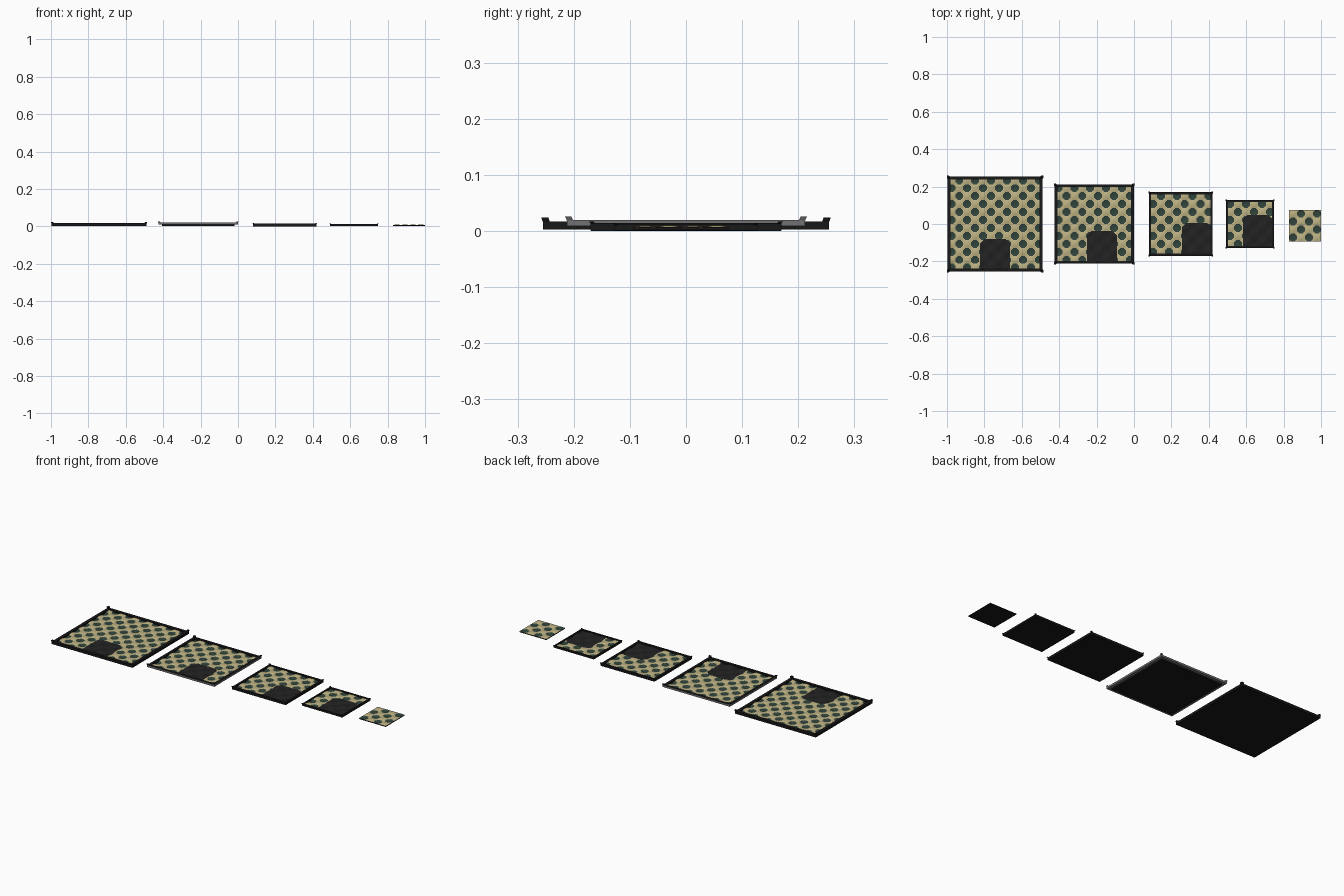
import bpy, bmesh, math

if "Cube" in bpy.data.objects:
    bpy.data.objects.remove(bpy.data.objects["Cube"])

def mat(name, c):
    m = bpy.data.materials.new(name)
    m.diffuse_color = (*c, 1)
    m.use_nodes = True
    m.node_tree.nodes["Principled BSDF"].inputs["Base Color"].default_value = m.diffuse_color
    return m

BEIGE = mat("beige", (0.52, 0.45, 0.23))
GREEN = mat("dark green", (0.03, 0.058, 0.045))
BLACK = mat("soft black", (0.016, 0.016, 0.016))
FRAME = mat("frame black", (0.009, 0.009, 0.010))
GREY = mat("edge grey", (0.17, 0.17, 0.17))
CELL = 0.0425
SUB = 8

def finish(bm, name, mats):
    me = bpy.data.meshes.new(name)
    bm.to_mesh(me)
    bm.free()
    for m in mats:
        me.materials.append(m)
    ob = bpy.data.objects.new(name, me)
    bpy.context.collection.objects.link(ob)
    return ob

def box(bm, x0, x1, y0, y1, z0, z1):
    v = bmesh.ops.create_cube(bm, size=1)["verts"]
    for p in v:
        p.co = ((x0 + x1) / 2 + p.co.x * (x1 - x0),
                (y0 + y1) / 2 + p.co.y * (y1 - y0),
                (z0 + z1) / 2 + p.co.z * (z1 - z0))
    return v

# egg-crate surface: high bumps beige, hollows green, patch black
def surface(name, cx, cy, n, z, amp, parity, patch):
    bm = bmesh.new()
    h = n * CELL / 2
    def wave(u, v):
        return parity * math.sin(math.pi * u) * math.sin(math.pi * v)
    N = n * SUB
    grid = [[bm.verts.new((cx - h + i * CELL / SUB, cy + h - j * CELL / SUB,
                           z + amp * wave(i / SUB, j / SUB)))
             for j in range(N + 1)] for i in range(N + 1)]
    for i in range(N):
        for j in range(N):
            f = bm.faces.new((grid[i][j], grid[i][j + 1], grid[i + 1][j + 1], grid[i + 1][j]))
            u, v = (i + .5) / SUB, (j + .5) / SUB
            f.material_index = 1 if wave(u, v) < -0.12 else 0
            f.smooth = True
            if patch is not None:
                dx = abs(u - patch - 2)
                dy = v - (n - 4.1)
                if dx < 1.86 and dy > 0 and dx - dy < 1.4:
                    f.material_index = 2
    finish(bm, name, [BEIGE, GREEN, BLACK])

# rim with grey or black outer walls and flared corner horns
def frame(name, cx, cy, h, w, z0, z1, horn, grey):
    bm = bmesh.new()
    for s in (-1, 1):
        a, b = sorted((s * h, s * (h - w)))
        box(bm, cx - h, cx + h, cy + a, cy + b, z0, z1)
        box(bm, cx + a, cx + b, cy - h + w, cy + h - w, z0, z1)
    if horn:
        for sx in (-1, 1):
            for sy in (-1, 1):
                d = w * 0.35
                x, y = cx + sx * (h - d), cy + sy * (h - d)
                v = box(bm, x - d, x + d, y - d, y + d, z1 - 0.001, z1 + horn)
                for p in v:
                    if p.co.z > z1:
                        p.co.x += sx * 0.003
                        p.co.y += sy * 0.003
    bm.normal_update()
    for f in bm.faces:
        c = f.calc_center_median()
        out = f.normal.x * (c.x - cx) + f.normal.y * (c.y - cy)
        f.material_index = int(grey and abs(f.normal.z) < 0.6 and out > 0 or
                               grey and f.normal.z < -0.6)
    finish(bm, name, [FRAME, GREY])

# centre x, centre y, cells, base bottom, rim bottom, rim top, rim width, horn, parity, patch column, grey
boards = [
    (-0.743, 0, 12, 0.003, 0.003, 0.017, 0.018, 0.007, 1, 4, False),
    (-0.213, 0, 10, 0.003, 0.009, 0.020, 0.016, 0.006, -1, 4, True),
    (0.250, 0, 8, 0.000, 0.001, 0.014, 0.012, 0.003, 1, 4, False),
    (0.620, 0, 6, 0.001, 0.001, 0.012, 0.009, 0.002, -1, 2, False),
    (0.914, -0.009, 4, 0.002, 0.002, 0.006, 0.003, 0, 1, None, False),
]
for k, (cx, cy, n, zb, z0, z1, w, horn, par, patch, grey) in enumerate(boards, 1):
    h = n * CELL / 2
    zs = max(z1 - 0.006, 0.0068)
    amp = 0.0035
    surface(f"checker_surface_{k}", cx, cy, n, zs, amp, par, patch)
    bm = bmesh.new()
    inset = 0.018 if grey else 0.001
    box(bm, cx - h + inset, cx + h - inset, cy - h + inset, cy + h - inset, zb, max(zs - amp - 0.0005, zb + 0.001))
    finish(bm, f"base_board_{k}", [FRAME])
    frame(f"rim_{k}", cx, cy, h, w, z0, z1, horn, grey)
